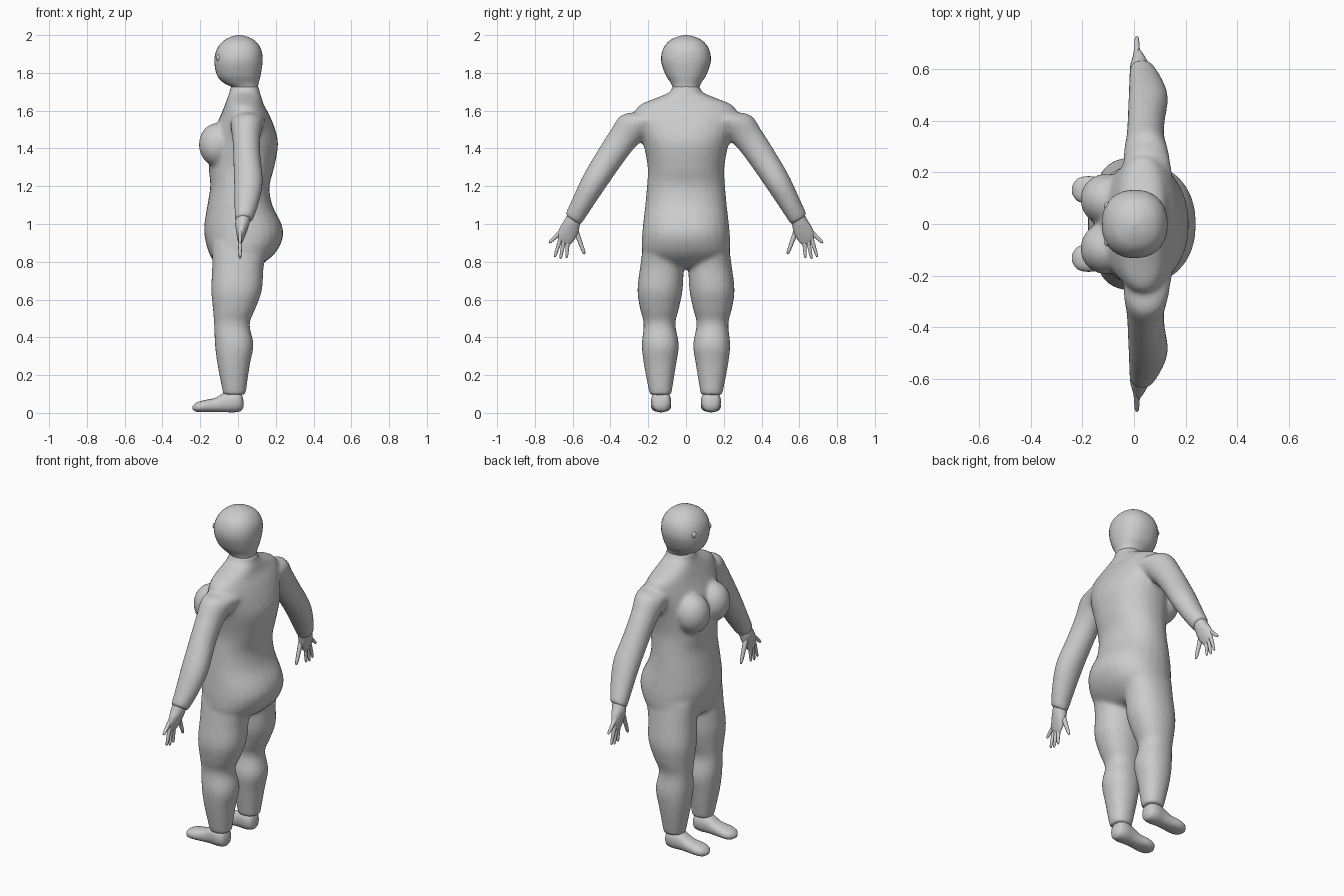
import bpy, bmesh, math
from mathutils import Vector, Matrix

if "Cube" in bpy.data.objects:
    bpy.data.objects.remove(bpy.data.objects["Cube"])


def spline(rows, steps=5):
    """Catmull-Rom interpolation of equal-length number rows."""
    out = []
    for i in range(len(rows) - 1):
        a, b, c, d = (rows[min(max(k, 0), len(rows) - 1)] for k in (i - 1, i, i + 1, i + 2))
        for s in range(steps):
            t = s / steps
            out.append([q + 0.5 * t * (r - p + t * (2*p - 5*q + 4*r - w + t * (3*(q - r) + w - p)))
                        for p, q, r, w in zip(a, b, c, d)])
    return out + [list(rows[-1])]


def loft(bm, rows, power=2.0, sides=28):
    """Each row: centre xyz, half axis u xyz, half axis v xyz."""
    rings = []
    for r in spline(rows):
        c, u, v = Vector(r[:3]), Vector(r[3:6]), Vector(r[6:])
        ring = []
        for k in range(sides):
            a = 2 * math.pi * k / sides
            ca, sa = math.cos(a), math.sin(a)
            ring.append(bm.verts.new(c + u * math.copysign(abs(ca) ** (2 / power), ca)
                                     + v * math.copysign(abs(sa) ** (2 / power), sa)))
        rings.append(ring)
    for p, q in zip(rings, rings[1:]):
        for k in range(sides):
            j = (k + 1) % sides
            bm.faces.new((p[k], p[j], q[j], q[k]))
    bm.faces.new(rings[0])
    bm.faces.new(rings[-1])


def upright(z, x0, x1, y0, y1):
    return ((x0 + x1) / 2, (y0 + y1) / 2, z, (x1 - x0) / 2, 0, 0, 0, (y1 - y0) / 2, 0)


def limb(y, z, x0, x1, h, d=(0.83, 0.55)):
    return ((x0 + x1) / 2, y, z, (x1 - x0) / 2, 0, 0, 0, h * d[0], h * d[1])


def ball(bm, loc, size):
    bmesh.ops.create_uvsphere(bm, u_segments=24, v_segments=16, radius=1,
                              matrix=Matrix.Translation(loc) @ Matrix.Diagonal((*size, 1)))


def mirror_y(bm):
    geo = bmesh.ops.duplicate(bm, geom=bm.verts[:] + bm.edges[:] + bm.faces[:])["geom"]
    for v in geo:
        if isinstance(v, bmesh.types.BMVert):
            v.co.y *= -1


def finish(bm, name):
    bmesh.ops.recalc_face_normals(bm, faces=bm.faces)
    me = bpy.data.meshes.new(name)
    bm.to_mesh(me)
    bm.free()
    me.shade_smooth()
    ob = bpy.data.objects.new(name, me)
    bpy.context.collection.objects.link(ob)
    return ob


# body: arms, legs and bust, mirrored, then fused with the torso
bm = bmesh.new()
loft(bm, [limb(*r) for r in (
    (.18, 1.545, -.04, .15, .085), (.265, 1.525, -.04, .135, .093), (.335, 1.45, -.03, .118, .08),
    (.405, 1.35, -.025, .12, .074), (.487, 1.222, -.022, .132, .068), (.55, 1.11, -.02, .11, .058),
    (.60, 1.02, -.018, .078, .05))])
loft(bm, [upright(*r) for r in (
    (.90, -.14, .17, .01, .225), (.78, -.137, .137, .012, .242), (.65, -.142, .127, .018, .257),
    (.55, -.133, .092, .038, .243), (.47, -.127, .062, .056, .224), (.36, -.122, .082, .038, .234),
    (.25, -.108, .062, .053, .222), (.095, -.078, .04, .078, .192))], 2.2)
ball(bm, (-.11, .095, 1.42), (.098, .10, .115))
mirror_y(bm)
loft(bm, [upright(z, a, b, -w, w) for z, a, b, w in (
    (1.735, -.04, .11, .074), (1.70, -.045, .115, .085), (1.67, -.055, .125, .15),
    (1.63, -.07, .137, .245), (1.58, -.09, .165, .27), (1.50, -.125, .197, .25),
    (1.42, -.15, .212, .225), (1.30, -.155, .192, .203), (1.20, -.147, .167, .207),
    (1.10, -.162, .182, .216), (1.0, -.178, .23, .227), (.93, -.176, .238, .233),
    (.85, -.155, .20, .23), (.79, -.12, .13, .19), (.765, -.08, .07, .12))], 2.2)
body = finish(bm, "body")
rm = body.modifiers.new("fuse", 'REMESH')
rm.mode, rm.voxel_size, rm.use_smooth_shade = 'VOXEL', 0.011, True
sm = body.modifiers.new("soften", 'SMOOTH')
sm.factor, sm.iterations = 0.5, 10

# head
bm = bmesh.new()
loft(bm, [upright(z, a, b, -w, w) for z, a, b, w in (
    (1.70, -.025, .10, .065), (1.725, -.035, .105, .07), (1.75, -.08, .11, .083),
    (1.79, -.112, .12, .108), (1.86, -.125, .13, .131), (1.92, -.114, .124, .124),
    (1.965, -.083, .096, .094), (1.99, -.04, .055, .05), (2.0, -.005, .015, .01))], 2.25, 36)
finish(bm, "head")

# eyes
bm = bmesh.new()
ball(bm, (-.102, .07, 1.88), (.014, .016, .018))
mirror_y(bm)
finish(bm, "eyes")

# hands: palm plus five fingers
bm = bmesh.new()
loft(bm, [limb(*r, d=(.93, .36)) for r in (
    (.59, 1.04, -.008, .068, .038), (.605, 1.0, -.015, .06, .044), (.62, .965, -.01, .048, .05),
    (.638, .925, -.004, .032, .045), (.645, .90, .002, .02, .03))])
for y0, z0, y1, z1, w in ((.585, .97, .537, .84, .013), (.625, .93, .632, .82, .011),
                          (.643, .93, .665, .815, .011), (.66, .935, .695, .825, .011),
                          (.65, .97, .725, .90, .012)):
    n = Vector((z0 - z1, y1 - y0)).normalized()
    loft(bm, [limb(y0 + (y1 - y0) * t, z0 + (z1 - z0) * t, .011 - w * s, .011 + w * s, w * s, n)
              for t, s in ((0, 1.1), (.5, .9), (.9, .65), (1, .25))], sides=12)
mirror_y(bm)
finish(bm, "hands")

# feet
bm = bmesh.new()
loft(bm, [(x, .132, (a + b) / 2, 0, w, 0, 0, 0, (b - a) / 2) for x, a, b, w in (
    (.028, .03, .07, .018), (.015, .01, .105, .043), (-.02, .003, .118, .053), (-.07, .004, .108, .048),
    (-.12, .004, .08, .047), (-.18, .004, .067, .053), (-.22, .006, .055, .042),
    (-.24, .018, .036, .014))], 2.3)
mirror_y(bm)
finish(bm, "feet")
